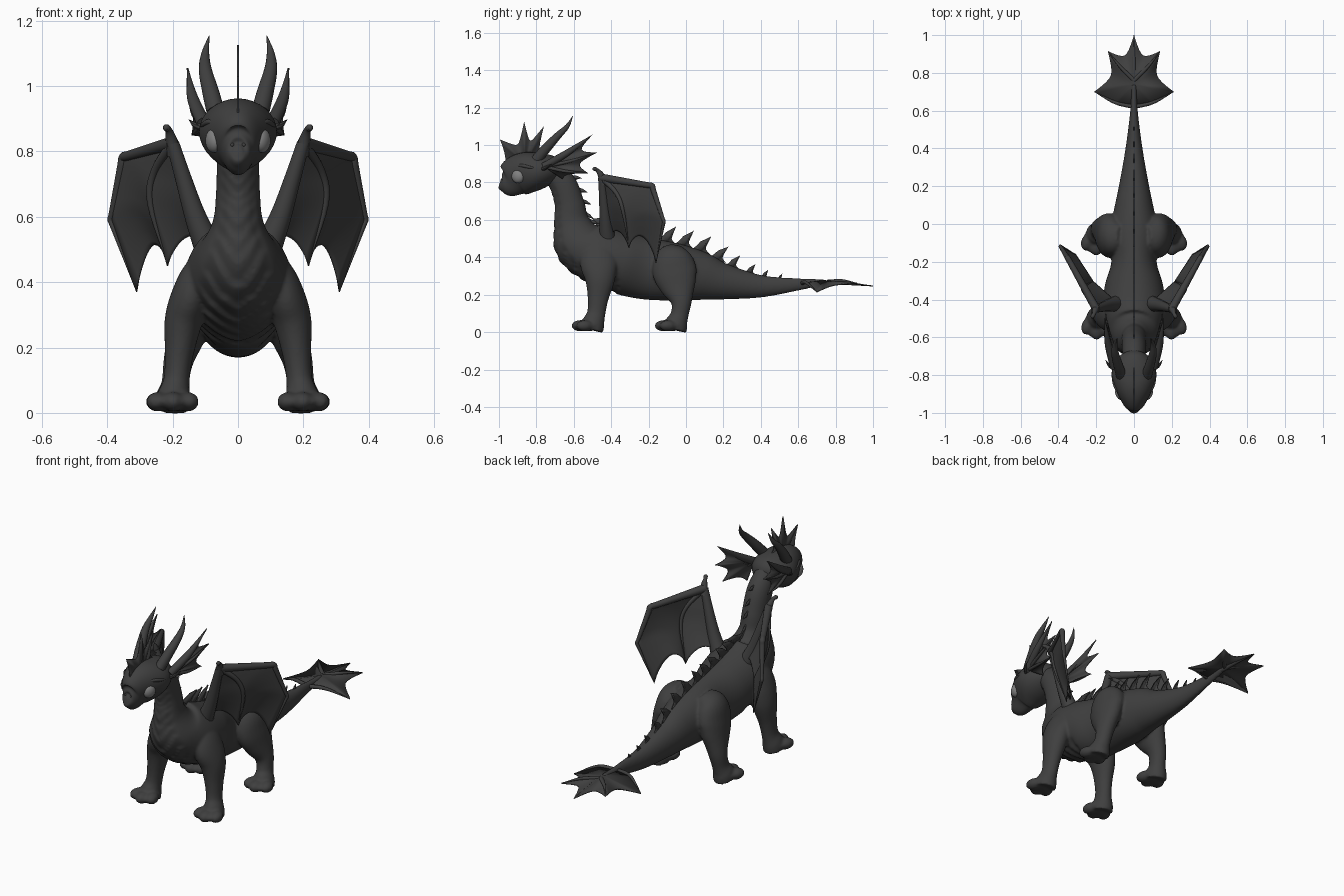
import bpy, bmesh, math
from mathutils import Vector as V, Matrix

if "Cube" in bpy.data.objects:
    bpy.data.objects.remove(bpy.data.objects["Cube"])


def material(name, c):
    m = bpy.data.materials.new(name)
    m.diffuse_color = (c, c, c, 1)
    m.use_nodes = True
    m.node_tree.nodes["Principled BSDF"].inputs["Base Color"].default_value = m.diffuse_color
    return m


HIDE = material("dark grey hide", 0.05)
EYE = material("light grey eye", 0.22)


def finish(bm, name, mirror=False, mat=HIDE, thick=0):
    bmesh.ops.recalc_face_normals(bm, faces=bm.faces)
    me = bpy.data.meshes.new(name)
    bm.to_mesh(me)
    bm.free()
    me.materials.append(mat)
    ob = bpy.data.objects.new(name, me)
    bpy.context.collection.objects.link(ob)
    if thick:
        s = ob.modifiers.new("thickness", 'SOLIDIFY')
        s.thickness, s.offset = thick, 0
    if mirror:
        ob.modifiers.new("mirror", 'MIRROR')
    return ob


def spline(pts, steps):
    """Catmull-Rom samples through tuples of any length."""
    P = [V(p) for p in pts]
    P = [2 * P[0] - P[1]] + P + [2 * P[-1] - P[-2]]
    out = []
    for i in range(1, len(P) - 2):
        a, b, c, d = P[i - 1:i + 3]
        for k in range(steps):
            t = k / steps
            out.append(0.5 * (2 * b + (c - a) * t + (2 * a - 5 * b + 4 * c - d) * t * t
                              + (3 * b - a - 3 * c + d) * t ** 3))
    return out + [P[-2]]


def loft(bm, stations, steps=6, segs=20, bump=None):
    """Skin elliptical rings (x, y, z, half width, half depth) along a smooth path."""
    S = spline(stations, steps)
    C = [V(s[:3]) for s in S]
    rings, frames = [], []
    for i, s in enumerate(S):
        T = (C[min(i + 1, len(C) - 1)] - C[max(i - 1, 0)]).normalized()
        side = (V((1, 0, 0)) - T * T.x).normalized()
        up = side.cross(T)
        rw, rt = max(s[3], .001), max(s[4], .001)
        frames.append((C[i], T, up, rt))
        ring = []
        for k in range(segs):
            a = 2 * math.pi * k / segs
            f = 1 + (bump(i / steps, a) if bump else 0)
            ring.append(bm.verts.new(C[i] + side * (rw * f * math.cos(a)) + up * (rt * f * math.sin(a))))
        rings.append(ring)
    for r, q in zip(rings, rings[1:]):
        for k in range(segs):
            j = (k + 1) % segs
            bm.faces.new((r[k], r[j], q[j], q[k]))
    bm.faces.new(rings[0])
    bm.faces.new(rings[-1])
    return frames


def ball(bm, loc, size, rot=0):
    M = Matrix.Translation(loc) @ Matrix.Rotation(rot, 4, 'Z') @ Matrix.Diagonal((*size, 1))
    bmesh.ops.create_uvsphere(bm, u_segments=20, v_segments=12, radius=1, matrix=M)


def fan(bm, root, tips, depths):
    """Webbed fin: triangles from the root to an edge scalloped between the tips."""
    edge, n = [], 8
    for a, b, d in zip(tips, tips[1:], depths):
        edge += [a.lerp(b, k / n).lerp(root, d * math.sin(math.pi * k / n) ** .8) for k in range(n)]
    edge = [bm.verts.new(p) for p in edge + [tips[-1]]]
    c = bm.verts.new(root)
    for a, b in zip(edge, edge[1:]):
        bm.faces.new((c, a, b))


# neck, torso and tail, with chevron belly scutes
def scutes(u, a):
    if u > 6 or math.sin(a) > -.5:
        return 0
    fade = min(1, (-.5 - math.sin(a)) * 5)
    return -.085 * fade * ((u * 2.5 + abs(math.cos(a)) * 1.5) % 1)


bm = bmesh.new()
frames = loft(bm, [(0, y, z, w, t) for y, z, w, t in (
    (-.73, .87, .055, .06), (-.66, .79, .064, .074), (-.624, .68, .067, .082), (-.612, .58, .079, .10),
    (-.57, .48, .132, .148), (-.46, .41, .165, .165), (-.33, .366, .155, .168), (-.2, .338, .12, .165),
    (-.05, .32, .13, .152), (.08, .298, .105, .13), (.2, .27, .08, .097), (.4, .245, .045, .06),
    (.6, .255, .02, .033), (.74, .268, .014, .016))], 12, 48, scutes)

# legs with flat feet and low toes, fused to the body
LEGS = (((.07, -.45, .48, .03, .06), (.11, -.46, .43, .055, .09), (.143, -.465, .36, .06, .1),
         (.167, -.46, .28, .058, .08), (.18, -.47, .18, .044, .056), (.188, -.48, .1, .04, .049),
         (.196, -.495, .05, .052, .06), (.198, -.505, .012, .056, .064)),
        ((.07, -.06, .45, .03, .05), (.11, -.065, .4, .07, .1), (.135, -.06, .32, .068, .118),
         (.157, -.042, .24, .058, .095), (.182, -.025, .16, .046, .056), (.192, -.035, .09, .042, .048),
         (.198, -.05, .05, .053, .06), (.2, -.06, .012, .056, .064)))
for st in LEGS:
    for s in (1, -1):
        loft(bm, [(s * p[0], *p[1:]) for p in st], 6, 24)
        x, y = st[-1][:2]
        ball(bm, (s * x, y - .025, .034), (.068, .076, .029))
        for dx, dy, turn in ((-.043, -.04, -.3), (0, -.06, 0), (.046, -.035, .35)):
            ball(bm, (s * (x + dx), y + dy, .034), (.034, .048, .03), s * turn)
body = finish(bm, "body_and_legs")
rm = body.modifiers.new("fuse", 'REMESH')
rm.mode, rm.voxel_size, rm.use_smooth_shade = 'VOXEL', .007, True
sm = body.modifiers.new("soften", 'SMOOTH')
sm.factor, sm.iterations = .5, 6

# spines evenly spaced down the back
bm = bmesh.new()
travel, due = 0, .1
for (c0, *_), (c, T, up, r) in zip(frames, frames[1:]):
    travel += (c - c0).length
    if travel < due or c.y > .58:
        continue
    h = .045 if c.z > .5 else (.095 if c.y < .1 else max(.032, .11 - .16 * c.y))
    due = travel + (.055 if c.z > .5 else .085)
    p = c + up * (r - .012)
    w = h * .6
    fan(bm, p, [p - T * w, p + up * h * .6 - T * w * .1, p + up * h + T * h * .5, p + T * w], (.12, 0, .42))
finish(bm, "back_spines", thick=.006)

# head, eyes, nostrils
bm = bmesh.new()
loft(bm, [(0, y, z, w, h) for y, z, w, h in (
    (-.995, .80, .012, .018), (-.982, .797, .034, .048), (-.95, .803, .05, .082), (-.91, .83, .077, .106),
    (-.86, .85, .104, .111), (-.8, .86, .119, .102), (-.74, .87, .105, .084), (-.69, .875, .065, .058),
    (-.665, .875, .01, .01))], 6, 32)
finish(bm, "head")
bm = bmesh.new()
ball(bm, (.074, -.898, .833), (.024, .036, .037), -.4)
finish(bm, "eye", True, EYE)
bm = bmesh.new()
ball(bm, (.018, -.974, .82), (.008, .012, .008))
loft(bm, [(.055, -.925, .885, .003, .003), (.088, -.88, .89, .009, .009), (.106, -.84, .882, .008, .008),
          (.115, -.8, .875, .002, .002)], 5, 10)
finish(bm, "brow_and_nostril", True)

# horns
bm = bmesh.new()
loft(bm, [(.068, -.8, .92, .028, .03), (.083, -.75, .98, .026, .027), (.1, -.685, 1.05, .02, .02),
          (.1, -.635, 1.1, .012, .012), (.088, -.605, 1.155, .001, .001)], 6, 14)
finish(bm, "horn", True)

# crest on the forehead
bm = bmesh.new()
fan(bm, V((0, -.86, .9)), [V((0, *p)) for p in ((-.975, .85), (-.995, 1.03), (-.865, 1.125),
                                                (-.76, 1.1), (-.72, .93))], (.15, .42, .42, .35))
finish(bm, "head_crest", thick=.006)

# ear fins with spokes
bm = bmesh.new()
root = V((.105, -.76, .885))
tips = [V(p) for p in ((.155, -.5, 1.055), (.15, -.475, .96), (.14, -.525, .85), (.08, -.66, .82))]
fan(bm, root, tips, (.26, .26, .2))
finish(bm, "ear_fin", True, thick=.006)
bm = bmesh.new()
for i, tip in enumerate(tips[:3]):
    r = (.022, .01, .01)[i]
    mid = root.lerp(tip, .5) + V((.008, 0, -.008))
    loft(bm, [(*root, r, r), (*mid, r * .8, r * .8), (*tip, .001, .001)], 6, 10)
loft(bm, [(.1, -.77, .87, .012, .012), (.13, -.75, .88, .009, .009), (.15, -.72, .897, .001, .001)], 4, 8)
finish(bm, "ear_spokes", True)

# wings: arm, fingers and scalloped membranes, as (x, y, z, bone radius)
lead = [(.2, -.45, .825, .022), (.35, -.182, .782, .015), (.39, -.118, .59, .009), (.31, -.16, .37, .001)]
second = [(.2, -.45, .825, .016), (.255, -.37, .74, .012), (.268, -.335, .64, .01), (.215, -.305, .45, .001)]
arm = [(.2, -.45, .825, .02), (.168, -.44, .72, .025), (.13, -.43, .6, .033), (.085, -.42, .49, .045)]


def crisp(pts):
    """Keep segments straight by adding points close to each corner."""
    P = [V(p) for p in pts]
    out = [P[0]]
    for a, b, c in zip(P, P[1:], P[2:]):
        out += [b.lerp(a, .5), b.lerp(a, .12), b, b.lerp(c, .12)]
    return out + [P[-1]]


def even(pts, n=24):
    """Evenly spaced points along a path."""
    s = [V(p[:3]) for p in spline(pts, 24)]
    run = [0]
    for a, b in zip(s, s[1:]):
        run.append(run[-1] + (b - a).length)
    return [s[min(range(len(s)), key=lambda j: abs(run[j] - run[-1] * i / n))] for i in range(n + 1)]


lead = crisp(lead)
bm = bmesh.new()
for A, B, lift in ((lead, second, .1), (second, arm, .07)):
    grid = []
    for i, (a, b) in enumerate(zip(even(A), even(B))):
        grid.append([bm.verts.new(a.lerp(b, k / 12) + V((0, 0, lift * (i / 24) ** 2
                     * max(0, math.sin(math.pi * k / 12)) ** .7))) for k in range(13)])
    for r, q in zip(grid, grid[1:]):
        for k in range(12):
            bm.faces.new((r[k], r[k + 1], q[k + 1], q[k]))
finish(bm, "wing_membrane", True, thick=.005)

bm = bmesh.new()
for pts in (lead, second, arm):
    loft(bm, [(*p, p[3]) for p in pts], 5, 12)
loft(bm, [(.195, -.44, .79, .022, .022), (.205, -.455, .84, .017, .017), (.212, -.475, .866, .01, .01),
          (.22, -.49, .872, .011, .011), (.224, -.497, .865, .002, .002)], 5, 12)
finish(bm, "wing_bones", True)

# tail fin
bm = bmesh.new()
tips = [V(p) for p in ((0, .62, .262), (.1, .643, .262), (.21, .7, .215), (.138, .915, .262), (0, 1, .246))]
fan(bm, V((0, .74, .275)), tips, (0, 0, .3, .3))
finish(bm, "tail_fin", True, thick=.006)
bm = bmesh.new()
loft(bm, [(0, .62, .262, .011, .012), (.1, .643, .264, .009, .009), (*tips[2], .001, .001)], 6, 10)
loft(bm, [(0, .76, .268, .013, .013), (.075, .835, .275, .008, .008), (*tips[3], .001, .001)], 6, 10)
loft(bm, [(0, .7, .266, .014, .014), (0, .86, .26, .009, .009), (*tips[4], .002, .002)], 6, 10)
finish(bm, "tail_spokes", True)

# smooth shading with crisp edges
for ob in bpy.context.collection.objects:
    ob.select_set(True)
    bpy.context.view_layer.objects.active = ob
bpy.ops.object.shade_smooth_by_angle(angle=math.radians(40))
